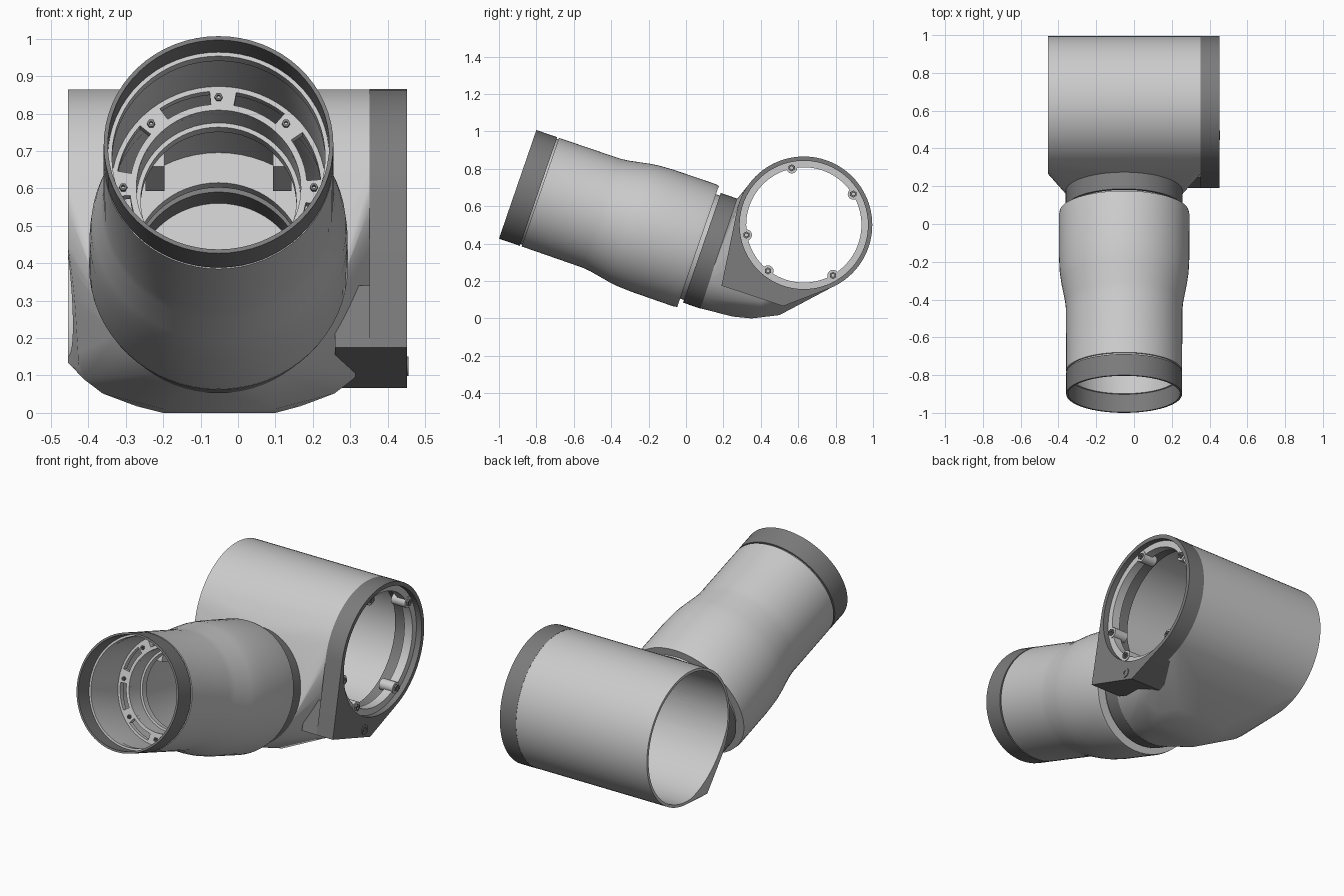
import bpy, bmesh, math
from mathutils import Matrix, Vector

cube = bpy.data.objects.get("Cube")
if cube:
    bpy.data.objects.remove(cube, do_unlink=True)


def material(name, value):
    m = bpy.data.materials.new(name)
    m.use_nodes = True
    color = (value, value, value, 1)
    m.diffuse_color = color
    m.node_tree.nodes["Principled BSDF"].inputs["Base Color"].default_value = color
    return m


LIGHT = material("light grey", 0.6)
DARK = material("dark grey", 0.2)

# Local frames: z runs along each tube
ARM = Matrix.Translation((-0.052, -0.9, 0.717)) @ Matrix.Rotation(math.radians(-109), 4, 'X')
TUBE = Matrix.Translation((0, 0.63, 0.5)) @ Matrix.Rotation(math.radians(90), 4, 'Y')


def finish(name, bm, mat, matrix=None):
    if matrix:
        bm.transform(matrix)
    bmesh.ops.recalc_face_normals(bm, faces=bm.faces)
    me = bpy.data.meshes.new(name)
    bm.to_mesh(me)
    bm.free()
    ob = bpy.data.objects.new(name, me)
    bpy.context.collection.objects.link(ob)
    if mat:
        me.materials.append(mat)
    return ob


def smooth(ob, angle=30):
    bpy.ops.object.select_all(action='DESELECT')
    bpy.context.view_layer.objects.active = ob
    ob.select_set(True)
    bpy.ops.object.shade_smooth_by_angle(angle=math.radians(angle))


def circle(r, t, matrix, n=64):
    return [matrix @ Vector((r * math.cos(a), r * math.sin(a), t))
            for a in (2 * math.pi * i / n for i in range(n))]


def lathe(name, profile, mat, matrix, n=64):
    """Revolve a closed (radius, distance) loop around local z."""
    bm = bmesh.new()
    loops = [[bm.verts.new(v) for v in circle(r, t, matrix, n)] for r, t in profile]
    for a, b in zip(loops, loops[1:] + loops[:1]):
        for i in range(n):
            j = (i + 1) % n
            bm.faces.new((a[i], a[j], b[j], b[i]))
    ob = finish(name, bm, mat)
    smooth(ob)
    return ob


def ring(name, r_in, r_out, t0, t1, mat, matrix, n=64):
    return lathe(name, [(r_out, t0), (r_out, t1), (r_in, t1), (r_in, t0)], mat, matrix, n)


def hull(points):
    bm = bmesh.new()
    for p in points:
        bm.verts.new(p)
    res = bmesh.ops.convex_hull(bm, input=bm.verts)
    loose = {g for g in res["geom_interior"] + res["geom_unused"] if isinstance(g, bmesh.types.BMVert)}
    bmesh.ops.delete(bm, geom=[v for v in loose if v.is_valid], context='VERTS')
    bmesh.ops.dissolve_limit(bm, angle_limit=0.01, verts=bm.verts, edges=bm.edges)
    return bm


def cone(name, r0, r1, t0, t1, mat, matrix, n=64):
    bm = bmesh.new()
    bmesh.ops.create_cone(bm, cap_ends=True, segments=n, radius1=r0, radius2=r1, depth=t1 - t0,
                          matrix=Matrix.Translation((0, 0, (t0 + t1) / 2)))
    return finish(name, bm, mat, matrix)


def box(name, center, size, mat, matrix):
    bm = bmesh.new()
    bmesh.ops.create_cube(bm, size=1, matrix=Matrix.Translation(center) @ Matrix.Diagonal((*size, 1)))
    return finish(name, bm, mat, matrix)


def cut(ob, *cutters):
    """Subtract the cutters for good, then remove them."""
    for c in cutters:
        c.hide_render = True
        mod = ob.modifiers.new("cut", 'BOOLEAN')
        mod.operation, mod.solver, mod.object = 'DIFFERENCE', 'EXACT', c
        bpy.context.view_layer.objects.active = ob
        bpy.ops.object.modifier_apply(modifier=mod.name)
        bpy.data.objects.remove(c, do_unlink=True)
    smooth(ob)


# Elbow body: cross tube blended into the arm joint
pts = circle(0.365, -0.455, TUBE, 96) + circle(0.365, 0.352, TUBE, 96) + circle(0.309, 1.135, ARM)
for x in (-0.2, 0.1):
    pts += [Vector((x, y, z)) for y, z in ((0.25, 0.01), (0.35, 0.0), (0.5, 0.018))]
for side in (-1, 1):
    pts += [Vector((-0.052 + side * dx, 0.4, z)) for dx, z in ((0.22, 0.018), (0.31, 0.052), (0.36, 0.09))]
bm = hull(pts)
# slanted trim on the open end
bmesh.ops.bisect_plane(bm, geom=bm.verts[:] + bm.edges[:] + bm.faces[:], clear_outer=True,
                       plane_co=(-0.455, 0.4475, 0.2925), plane_no=(-5.4, -0.653, -0.757))
bmesh.ops.holes_fill(bm, edges=[e for e in bm.edges if e.is_boundary])
body = finish("elbow_body", bm, LIGHT)
cut(body, cone("tube_bore", 0.35, 0.35, -0.6, 0.6, LIGHT, TUBE, 96),
    cone("arm_bore", 0.27, 0.15, 1.0, 1.5, LIGHT, ARM))

# Dark end ring with its foot block
FOOT = ((0.19, 0.175), (0.52, 0.066))
pts = circle(0.366, 0.352, TUBE, 96) + circle(0.366, 0.452, TUBE, 96)
pts += [Vector((x, y, z)) for x in (0.352, 0.452) for y, z in FOOT]
end_ring = finish("end_ring", hull(pts), DARK)
cut(end_ring, cone("ring_bore", 0.343, 0.343, 0.2, 0.6, DARK, TUBE, 96))
block = finish("foot_block", hull([Vector((x, y, z)) for x in (0.26, 0.352)
               for y, z in FOOT + ((0.25, 0.34), (0.7, 0.137), (0.5, 0.3))]), DARK)
cut(block, cone("block_bore", 0.352, 0.352, 0.1, 0.6, DARK, TUBE, 96))

# Flange inside the end ring, with bolts on bosses
ring("inner_flange", 0.308, 0.348, 0.37, 0.42, LIGHT, TUBE, 96)
ring("flange_step", 0.328, 0.35, 0.30, 0.38, DARK, TUBE, 96)
for i, deg in enumerate((102, 32, 190, 232, 300)):
    a = math.radians(deg)
    spot = Matrix.Translation((0, 0.63 + 0.312 * math.cos(a), 0.5 + 0.312 * math.sin(a)))
    m = spot @ Matrix.Rotation(math.pi / 2, 4, 'Y')
    smooth(cone(f"bolt_boss_{i}", 0.03, 0.03, 0.34, 0.424, LIGHT, m, 20))
    ring(f"bolt_{i}", 0.009, 0.019, 0.41, 0.434, DARK, m, 6)
foot_hole = Matrix.Translation((0, 0.47, 0.125)) @ Matrix.Rotation(math.pi / 2, 4, 'Y')
ring("foot_bolt", 0.012, 0.026, 0.448, 0.456, DARK, foot_hole, 16)

# Arm: hollow bulged sleeve, end ring with side notches, joint collar
lathe("arm_sleeve", [(0.307, 0.128), (0.308, 0.47), (0.313, 0.52), (0.334, 0.63), (0.341, 0.68),
                     (0.345, 0.76), (0.346, 1.0), (0.342, 1.02), (0.23, 1.02), (0.23, 0.98),
                     (0.315, 0.98), (0.315, 0.7), (0.287, 0.5), (0.287, 0.128)], LIGHT, ARM)
ring("arm_lip", 0.285, 0.297, 0.10, 0.14, LIGHT, ARM)
arm_ring = ring("arm_end_ring", 0.296, 0.307, 0.0, 0.118, DARK, ARM)
cut(arm_ring, box("notch", (0, 0, 0.01), (1, 0.022, 0.08), DARK, ARM))
ring("joint_neck", 0.24, 0.295, 1.01, 1.06, LIGHT, ARM)
ring("joint_collar", 0.225, 0.31, 1.042, 1.14, DARK, ARM)

# Slotted plate inside the arm
N = 72
bm = bmesh.new()
bands = [[bm.verts.new(v) for v in circle(r, 0.37, Matrix(), N)] for r in (0.22, 0.237, 0.274, 0.29)]
for k in range(3):
    for i in range(N):
        phase = (i * 360 / N - 270) % 45
        if k == 1 and 9 < phase < 36:
            continue
        j = (i + 1) % N
        bm.faces.new((bands[k][i], bands[k][j], bands[k + 1][j], bands[k + 1][i]))
plate = finish("slotted_plate", bm, LIGHT, ARM)
solid = plate.modifiers.new("thickness", 'SOLIDIFY')
solid.thickness, solid.offset = 0.03, 0
ring("plate_bore", 0.22, 0.23, 0.37, 0.46, LIGHT, ARM)
ring("bore_step", 0.208, 0.23, 0.46, 0.5, LIGHT, ARM)

# Plate bolts and inner brackets
for i in range(8):
    a = math.radians(45 * i + 45)
    m = ARM @ Matrix.Translation((0.255 * math.cos(a), 0.255 * math.sin(a), 0))
    ring(f"plate_bolt_{i}", 0.005, 0.011, 0.345, 0.36, DARK, m, 6)
for side in (-1, 1):
    box(f"inner_bracket_{'left' if side > 0 else 'right'}", (side * 0.17, -0.14, 0.6),
        (0.05, 0.06, 0.2), LIGHT, ARM)
